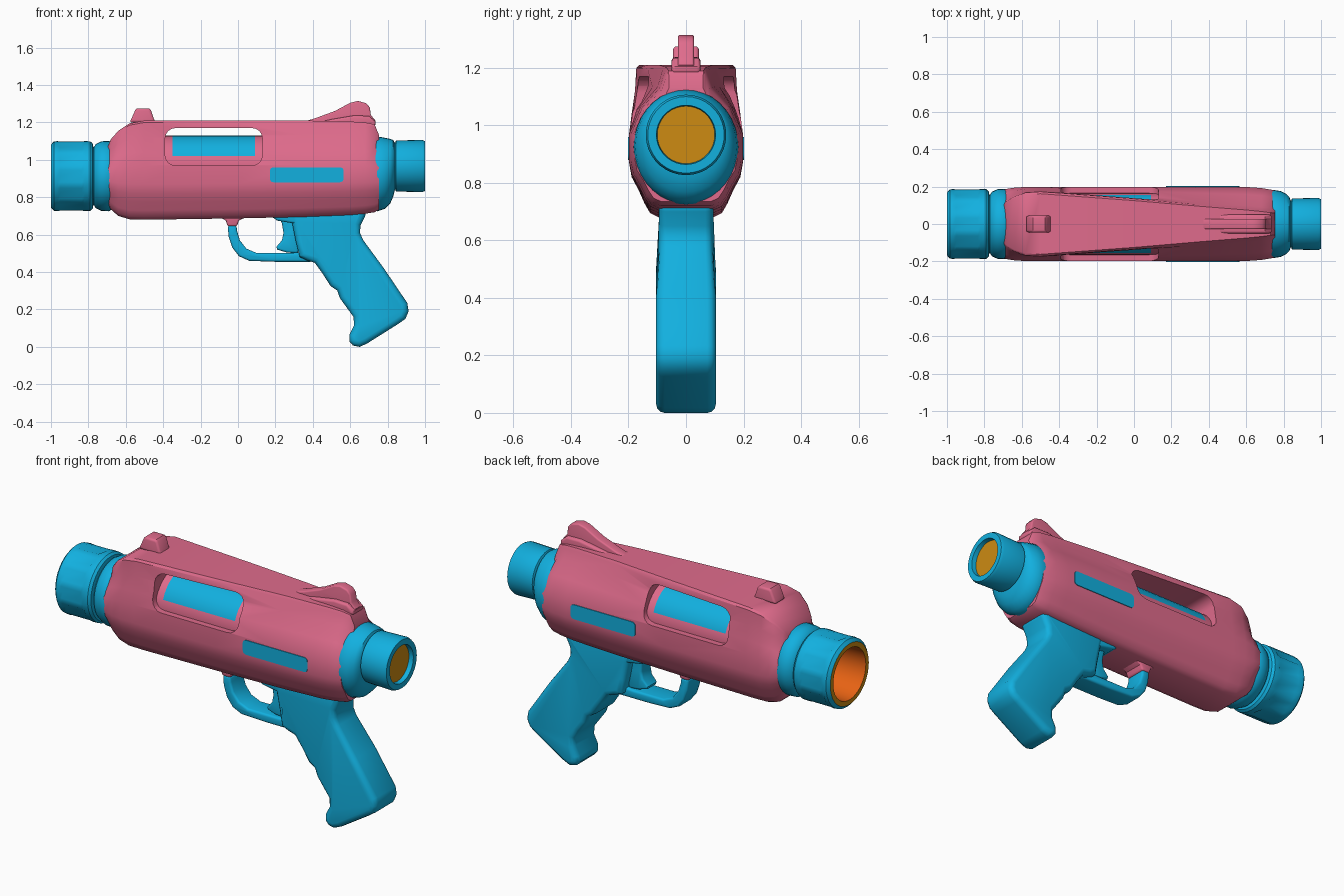
import bpy, bmesh, math

if "Cube" in bpy.data.objects:
    bpy.data.objects.remove(bpy.data.objects["Cube"])


def material(name, rgb):
    m = bpy.data.materials.new(name)
    m.diffuse_color = (*rgb, 1)
    m.use_nodes = True
    m.node_tree.nodes["Principled BSDF"].inputs["Base Color"].default_value = m.diffuse_color
    return m


PINK = material("pink", (0.74, 0.148, 0.262))
BLUE = material("blue", (0.006, 0.434, 0.74))
AMBER = material("amber", (0.61, 0.26, 0.006))
ORANGE = material("orange", (0.84, 0.13, 0.007))


def build(name, bm, mats):
    bmesh.ops.recalc_face_normals(bm, faces=bm.faces)
    me = bpy.data.meshes.new(name)
    bm.to_mesh(me)
    bm.free()
    ob = bpy.data.objects.new(name, me)
    bpy.context.collection.objects.link(ob)
    for m in mats:
        me.materials.append(m)
    return ob


def activate(ob):
    bpy.ops.object.select_all(action='DESELECT')
    ob.select_set(True)
    bpy.context.view_layer.objects.active = ob


def smooth(ob, angle=35):
    activate(ob)
    bpy.ops.object.shade_smooth_by_angle(angle=math.radians(angle))


def loft(name, rings, mats, rule=None):
    """Skin equal-length rings of points; rule(ring index) picks the material."""
    bm = bmesh.new()
    loops = [[bm.verts.new(p) for p in r] for r in rings]
    n = len(loops[0])
    for k, (a, b) in enumerate(zip(loops, loops[1:])):
        for i in range(n):
            j = (i + 1) % n
            f = bm.faces.new((a[i], a[j], b[j], b[i]))
            f.material_index = rule(k) if rule else 0
    bm.faces.new(loops[0])
    bm.faces.new(loops[-1]).material_index = rule(len(rings) - 1) if rule else 0
    return build(name, bm, mats)


def circle(x, cz, ry, rz=None, n=36, groove=0):
    """Ring around the x axis, optionally with twelve grooves."""
    out = []
    for i in range(n):
        a = 2 * math.pi * i / n
        g = groove if i % 3 == 0 else 0
        out.append((x, (ry - g) * math.cos(a), cz + ((rz or ry) - g) * math.sin(a)))
    return out


def prism(name, pts, half, mat, bevel=0.0, y=0.0, segments=3):
    """Side profile (x, z) extruded along y, with rounded rims."""
    bm = bmesh.new()
    a = [bm.verts.new((p[0], y - half, p[1])) for p in pts]
    b = [bm.verts.new((p[0], y + half, p[1])) for p in pts]
    bm.faces.new(a)
    bm.faces.new(b[::-1])
    for i in range(len(pts)):
        j = (i + 1) % len(pts)
        bm.faces.new((a[i], b[i], b[j], a[j]))
    ob = build(name, bm, [mat])
    if bevel:
        mod = ob.modifiers.new("round", 'BEVEL')
        mod.width, mod.segments = bevel, segments
        mod.limit_method, mod.angle_limit = 'ANGLE', math.radians(65)
        mod.use_clamp_overlap = False
        activate(ob)
        bpy.ops.object.modifier_apply(modifier="round")
    smooth(ob)
    return ob


def rounded_rect(x0, x1, z0, z1, r, n=5):
    pts = []
    for k, (cx, cz) in enumerate([(x1 - r, z1 - r), (x0 + r, z1 - r), (x0 + r, z0 + r), (x1 - r, z0 + r)]):
        for i in range(n):
            a = math.pi / 2 * (k + i / (n - 1))
            pts.append((cx + r * math.cos(a), cz + r * math.sin(a)))
    return pts


# Main shell: flat-topped front section blending into a rounder rear section
lower = [(.198, .97), (.198, .87), (.189, .82), (.165, .775), (.145, .73), (.125, .695), (.095, .68)]
front = [(.165, 1.21), (.176, 1.20), (.18, 1.12), (.19, 1.04)] + lower
rear = [(.065, 1.21), (.072, 1.195), (.09, 1.14), (.155, 1.07)] + lower
# x, blend, top, bottom, width scale
stations = [(-.70, .65, 1.06, .77, .92), (-.68, .45, 1.11, .735, .95), (-.64, .25, 1.155, .70, .98),
            (-.58, .08, 1.195, .682, 1), (-.50, .03, 1.21, .68, 1), (0, .4, 1.21, .687, 1),
            (.35, .7, 1.21, .695, 1), (.6, .9, 1.205, .705, 1), (.68, .96, 1.2, .712, .97),
            (.73, 1, 1.19, .72, .93), (.755, 1, 1.13, .735, .9)]
rings = []
for x, t, top, bot, s in stations:
    half = []
    for (fy, fz), (ry, rz) in zip(front, rear):
        y, z = (fy + (ry - fy) * t) * s, fz + (rz - fz) * t
        k = (top - .93) / .28 if z > .93 else (.93 - bot) / .25
        half.append((x, y, .93 + (z - .93) * k))
    rings.append(half + [(px, -py, pz) for px, py, pz in reversed(half)])
body = loft("body_shell", rings, [PINK])

# Side window cut right through the shell
cutter = prism("window_cutter", rounded_rect(-.39, .13, .97, 1.17, .055), .4, PINK)
cutter.hide_render = True
mod = body.modifiers.new("window", 'BOOLEAN')
mod.operation, mod.solver, mod.object = 'DIFFERENCE', 'EXACT', cutter
activate(body)
bpy.ops.object.modifier_apply(modifier="window")
bpy.data.objects.remove(cutter)
smooth(body)

# Inner chamber seen in the window, blue in the middle above z = 1.02
core = loft("inner_chamber", [circle(x, .965, .165) for x in (-.45, -.35, .09, .2)], [PINK, BLUE])
for f in core.data.polygons:
    if -.3 < f.center.x < .05 and f.center.z > 1.02:
        f.material_index = 1
smooth(core)

# Blue side panels
for side, nm in ((-1, "right"), (1, "left")):
    prism("side_panel_" + nm, rounded_rect(.17, .565, .88, .96, .02), .004, BLUE, y=side * .198)

# Front collar and grooved muzzle
C = .913
smooth(loft("front_collar", [circle(x, C, r) for x, r in
       ((-.66, .17), (-.69, .188), (-.73, .186), (-.76, .172), (-.77, .155), (-.80, .15))], [BLUE]))
muzzle = [circle(-.772, C, .15), circle(-.777, C, .175), circle(-.79, C, .186), circle(-.82, C, .187),
          circle(-.835, C, .187, groove=.012), circle(-.95, C, .187, groove=.012),
          circle(-.965, C, .187), circle(-.985, C, .185), circle(-1, C, .168),
          circle(-1, C, .142), circle(-.82, C, .135)]
smooth(loft("muzzle", muzzle, [BLUE, AMBER, ORANGE], lambda k: 0 if k < 8 else (1 if k == 8 else 2)))

# Rear collar and rear tube with amber lens
smooth(loft("rear_collar", [circle(*r) for r in
       ((.70, .925, .17, .19), (.745, .925, .182, .2), (.785, .928, .176, .19),
        (.815, .94, .16, .172), (.83, .955, .145, .15), (.84, .965, .12, .12))], [BLUE]))
tube = [circle(x, .967, r) for x, r in
        ((.82, .12), (.84, .125), (.845, .136), (.985, .14), (1, .133), (1, .103), (.975, .1))]
smooth(loft("rear_tube", tube, [BLUE, AMBER], lambda k: 1 if k >= 6 else 0))

# Sights on the top
prism("front_sight", [(-.58, 1.2), (-.57, 1.22), (-.55, 1.265), (-.54, 1.275), (-.475, 1.275),
                      (-.465, 1.265), (-.45, 1.22), (-.44, 1.2)], .045, PINK, .012)
fin = [(.34, 1.2), (.42, 1.225), (.52, 1.262), (.6, 1.305), (.64, 1.315), (.685, 1.303),
       (.705, 1.28), (.71, 1.24), (.735, 1.21), (.73, 1.19)]
prism("rear_sight_fin", fin, .028, PINK, .008)
prism("rear_sight_base", [(.38, 1.19), (.5, 1.217), (.62, 1.237), (.7, 1.235), (.735, 1.205), (.735, 1.18)],
      .05, PINK, .012)

# Grip with finger bumps
grip_pts = [(.27, .74), (.29, .66), (.31, .56), (.33, .48), (.37, .462), (.41, .45), (.45, .395), (.495, .325),
            (.53, .302), (.545, .26), (.585, .205), (.618, .16), (.62, .115), (.595, .065), (.595, .03),
            (.615, .007), (.65, 0), (.69, .018), (.86, .125), (.895, .15), (.912, .19), (.905, .235),
            (.78, .42), (.67, .57), (.652, .61), (.655, .65), (.68, .70), (.69, .74)]
grip = prism("grip", grip_pts, .104, BLUE, .03)
for v in grip.data.vertices:
    if v.co.z > .55:
        v.co.y *= .91
prism("trigger_housing", [(.17, .73), (.175, .70), (.21, .675), (.3, .66), (.4, .66), (.4, .73)], .09, BLUE, .012)

# Trigger guard with its pink front lug, and the trigger
prism("trigger_guard", [(-.055, .65), (-.05, .59), (-.03, .53), (.005, .485), (.06, .46), (.2, .455), (.40, .455),
                        (.40, .51), (.28, .502), (.1, .502), (.045, .525), (.01, .57), (-.005, .62), (-.008, .65)],
      .06, BLUE, .012)
prism("guard_lug", [(-.11, .70), (-.065, .675), (-.056, .645), (-.006, .645), (.005, .675), (.05, .70)],
      .062, PINK, .01)
prism("trigger", [(.215, .70), (.235, .66), (.243, .61), (.235, .57), (.205, .535), (.21, .52), (.26, .505),
                  (.32, .5), (.34, .6), (.34, .70)], .045, BLUE, .012)
